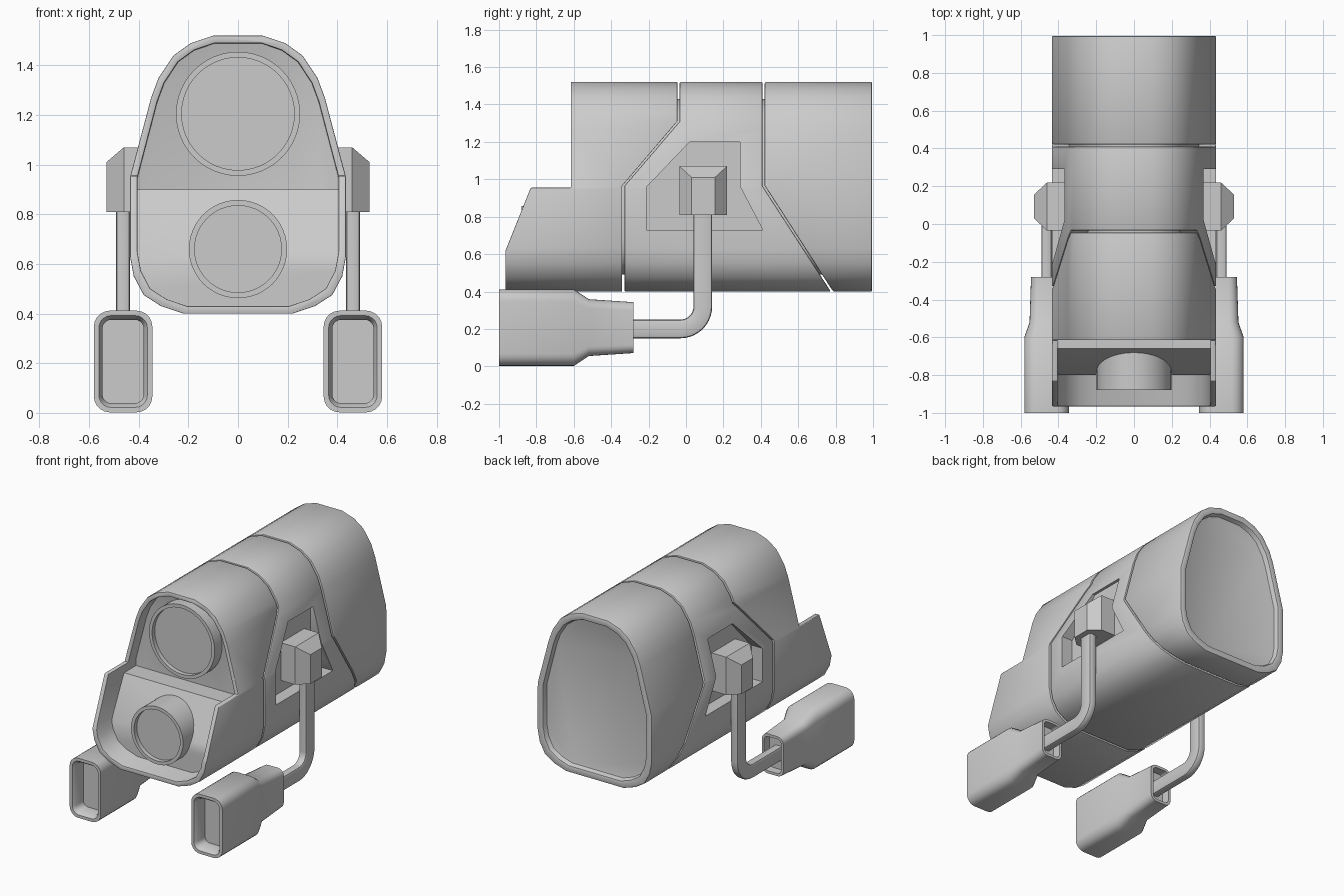
import bpy, bmesh, math
from mathutils import Vector

if "Cube" in bpy.data.objects:
    bpy.data.objects.remove(bpy.data.objects["Cube"], do_unlink=True)

grey = bpy.data.materials.new("plain grey")
grey.use_nodes = True
grey.diffuse_color = (0.6, 0.6, 0.6, 1)
grey.node_tree.nodes["Principled BSDF"].inputs["Base Color"].default_value = (0.6, 0.6, 0.6, 1)
parts = []


def loft(name, rings):
    """Skin a list of equal-length point rings and cap both ends."""
    bm = bmesh.new()
    loops = [[bm.verts.new(p) for p in ring] for ring in rings]
    n = len(loops[0])
    for a, b in zip(loops, loops[1:]):
        for i in range(n):
            bm.faces.new((a[i], a[(i + 1) % n], b[(i + 1) % n], b[i]))
    bm.faces.new(loops[0])
    bm.faces.new(loops[-1])
    bmesh.ops.recalc_face_normals(bm, faces=bm.faces)
    mesh = bpy.data.meshes.new(name)
    bm.to_mesh(mesh)
    bm.free()
    mesh.materials.append(grey)
    ob = bpy.data.objects.new(name, mesh)
    bpy.context.collection.objects.link(ob)
    parts.append(ob)
    return ob


def prism(name, side, x0, x1):
    """Extrude a (y, z) outline across x."""
    return loft(name, [[(x, y, z) for y, z in side] for x in (x0, x1)])


def cut(ob, cutter, operation):
    mod = ob.modifiers.new("cut", "BOOLEAN")
    mod.object, mod.operation, mod.solver = cutter, operation, "EXACT"


def finish(ob, *cutters):
    """Apply the modifiers and delete the cutters."""
    graph = bpy.context.evaluated_depsgraph_get()
    ob.data = bpy.data.meshes.new_from_object(ob.evaluated_get(graph))
    ob.modifiers.clear()
    for c in cutters:
        parts.remove(c)
        bpy.data.objects.remove(c, do_unlink=True)


def soften(ob, width=0.007):
    mod = ob.modifiers.new("edge", "BEVEL")
    mod.width, mod.segments = width, 2
    mod.limit_method, mod.angle_limit = "ANGLE", math.radians(50)


# Body cross-section, right half from bottom to top
HALF = [(0.22, 0.40), (0.31, 0.43), (0.38, 0.475), (0.42, 0.55), (0.435, 0.63),
        (0.435, 0.95), (0.35, 1.27), (0.32, 1.35), (0.26, 1.44), (0.19, 1.49), (0.10, 1.52)]


def section(y, inset=0.0):
    sx, sz = 1 - inset / 0.435, 1 - inset / 0.56
    half = [(x * sx, 0.96 + (z - 0.96) * sz) for x, z in HALF]
    return [(x, y, z) for x, z in half] + [(-x, y, z) for x, z in reversed(half)]


# Side outlines of the seams between the three shells
G = 0.006
front_seam = [(-0.335, 0.3), (-0.335, 0.965), (-0.04, 1.31), (-0.04, 1.6)]
rear_seam = [(0.845, 0.3), (0.415, 0.965), (0.415, 1.6)]
nose = [(-0.615, 1.6), (-0.615, 0.955), (-0.83, 0.955), (-0.965, 0.62), (-0.965, 0.3)]


def shift(line, d):
    return [(y + d, z) for y, z in line]


def shell(name, rings, side, recess=None):
    ob = loft(name, rings)
    trim = prism("trim", side, -1, 1)
    cutters = [trim]
    cut(ob, trim, "INTERSECT")
    soften(ob)
    for s in (-1, 1) if recess else ():
        pocket = prism("pocket", recess, s * 0.35, s * 0.7)
        cut(ob, pocket, "DIFFERENCE")
        cutters.append(pocket)
    finish(ob, *cutters)


shell("front_shell",
      [section(-0.53, 0.03), section(-1.0, 0.03), section(-1.0), section(0.2)],
      shift(front_seam, -G) + nose)
shell("middle_shell", [section(-0.6), section(0.95)],
      shift(front_seam, G) + shift(rear_seam, -G)[::-1],
      [(-0.21, 0.73), (-0.21, 0.96), (0.02, 1.2), (0.29, 1.2), (0.29, 0.96), (0.41, 0.73)])
shell("rear_shell",
      [section(0.3), section(0.995), section(0.995, 0.045), section(0.96, 0.05)],
      shift(rear_seam, G) + [(1.2, 1.6), (1.2, 0.3)])
loft("inner_core", [section(-0.45, 0.09), section(0.9, 0.09)])

# Sloped panel filling the lower part of the nose
panel = loft("nose_panel", [section(-0.9, 0.029), section(-0.5, 0.029)])
wedge = prism("trim", [(-0.8, 0.3), (-0.8, 0.62), (-0.66, 0.9), (-0.4, 0.9), (-0.4, 0.3)], -1, 1)
cut(panel, wedge, "INTERSECT")
finish(panel, wedge)


# Round lamps with a raised rim and a sunken lens
def disc(y, z, r, n=48):
    return [(r * math.cos(2 * math.pi * i / n), y, z + r * math.sin(2 * math.pi * i / n))
            for i in range(n)]


def lamp(name, z, r, front, back):
    rim = r - 0.023
    loft(name, [disc(back, z, r), disc(front, z, r), disc(front, z, rim),
                disc(front + 0.03, z, rim)])


lamp("upper_lamp", 1.205, 0.25, -0.61, -0.5)
lamp("lower_lamp", 0.66, 0.198, -0.88, -0.6)


# Rounded rectangle in the plane spanned by u and v
def rounded(centre, u, v, a, b, r, steps=5):
    pts = []
    for k, (su, sv) in enumerate([(1, 1), (-1, 1), (-1, -1), (1, -1)]):
        for i in range(steps + 1):
            t = math.pi / 2 * (k + i / steps)
            pts.append(centre + u * (su * (a - r) + r * math.cos(t))
                       + v * (sv * (b - r) + r * math.sin(t)))
    return pts


X, Y, Z = Vector((1, 0, 0)), Vector((0, 1, 0)), Vector((0, 0, 1))
ARM_X = 0.463

for s, label in ((1, "left"), (-1, "right")):
    # Chamfered bracket seated in the side pocket
    def plate(x, y0, y1, top):
        return [(s * x, y0, 0.81), (s * x, y1, 0.81), (s * x, y1, top), (s * x, y0, top)]
    loft(label + "_bracket", [plate(0.33, -0.035, 0.22, 1.07), plate(0.46, -0.035, 0.22, 1.07),
                              plate(0.53, 0.03, 0.155, 1.01)])

    # Flat arm bending forward
    path = [(0.09, 0.85, 0)]
    path += [(-0.03 + 0.12 * math.cos(t), 0.32 - 0.12 * math.sin(t), t)
             for t in (math.pi / 2 * i / 10 for i in range(11))]
    path.append((-0.35, 0.20, math.pi / 2))
    loft(label + "_arm", [rounded(Vector((s * ARM_X, y, z)), X,
                                  Y * math.cos(t) - Z * math.sin(t), 0.028, 0.05, 0.014, 2)
                          for y, z, t in path])

    # Pod, open at the front and around the arm at the back
    stages = [(-0.90, 0.083, 0.168, 0.035), (-0.975, 0.083, 0.168, 0.035),
              (-1.0, 0.098, 0.185, 0.05), (-1.0, 0.118, 0.205, 0.065),
              (-0.60, 0.118, 0.205, 0.065), (-0.52, 0.09, 0.152, 0.05),
              (-0.28, 0.082, 0.136, 0.045), (-0.28, 0.064, 0.118, 0.03),
              (-0.34, 0.064, 0.118, 0.03)]
    loft(label + "_pod", [rounded(Vector((s * ARM_X, y, 0.207)), X, Z, a, b, r)
                          for y, a, b, r in stages])

# Smooth shading with sharp edges kept
bpy.ops.object.select_all(action="DESELECT")
for ob in parts:
    ob.select_set(True)
bpy.context.view_layer.objects.active = parts[0]
bpy.ops.object.shade_smooth_by_angle(angle=math.radians(35))
